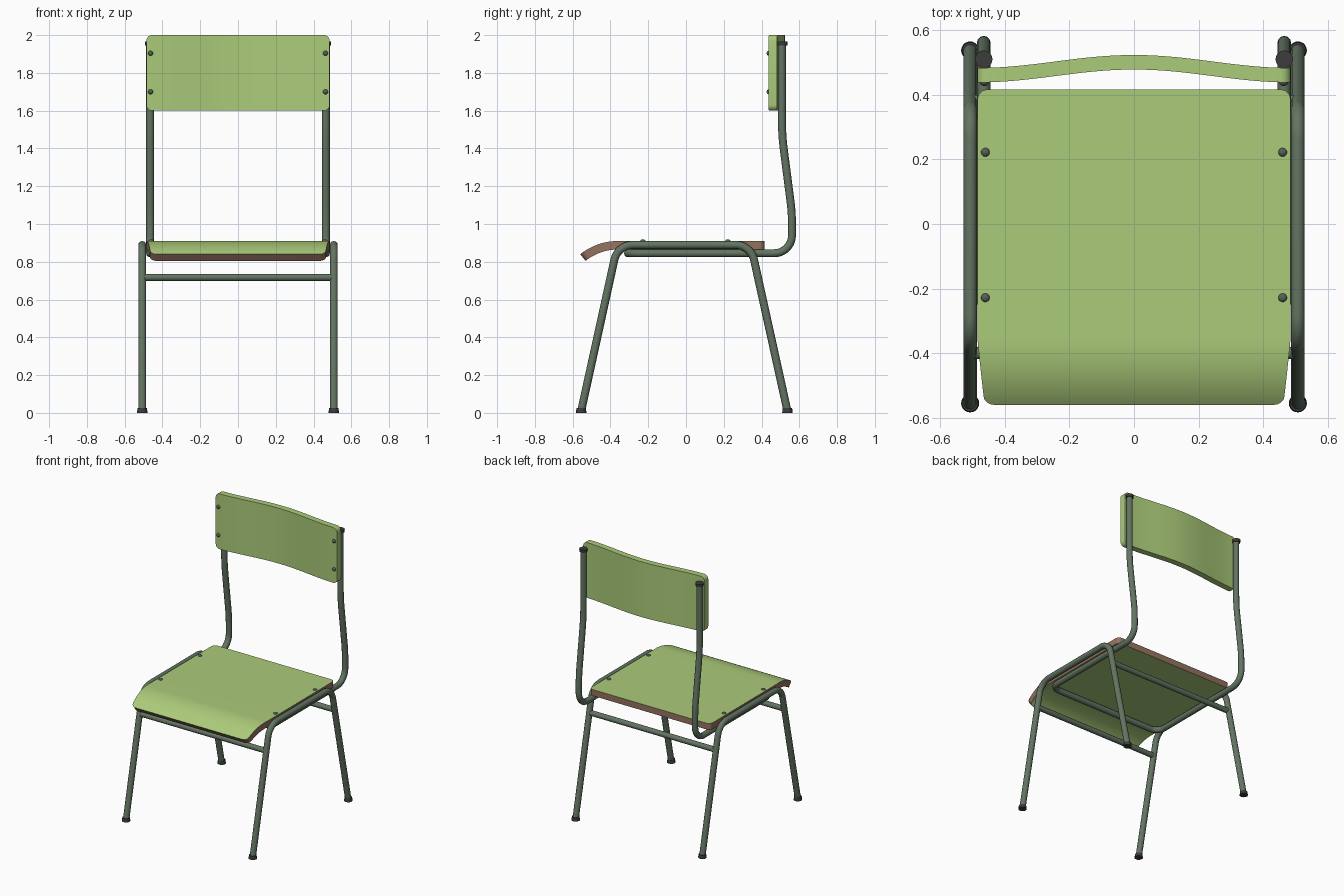
import bpy, bmesh, math
from mathutils import Vector, Matrix

if "Cube" in bpy.data.objects:
    bpy.data.objects.remove(bpy.data.objects["Cube"])


def material(name, rgb):
    m = bpy.data.materials.new(name)
    m.diffuse_color = (*rgb, 1)
    m.use_nodes = True
    m.node_tree.nodes["Principled BSDF"].inputs["Base Color"].default_value = m.diffuse_color
    return m


GREEN = material("light green laminate", (0.41, 0.60, 0.195))
BROWN = material("brown plywood edge", (0.30, 0.17, 0.12))
FRAME = material("grey green steel", (0.125, 0.175, 0.122))
RIVET = material("dark grey rivet", (0.09, 0.115, 0.10))
RUBBER = material("black rubber", (0.045, 0.045, 0.048))


def finish(name, bm, mats):
    bmesh.ops.recalc_face_normals(bm, faces=bm.faces)
    me = bpy.data.meshes.new(name)
    bm.to_mesh(me)
    bm.free()
    for m in mats:
        me.materials.append(m)
    ob = bpy.data.objects.new(name, me)
    bpy.context.collection.objects.link(ob)
    smooth(ob)
    return ob


def smooth(ob):
    bpy.ops.object.select_all(action='DESELECT')
    ob.select_set(True)
    bpy.context.view_layer.objects.active = ob
    bpy.ops.object.shade_smooth_by_angle(angle=math.radians(35))


def fillet(points):
    """Points are (position, bend radius); returns a path with round bends."""
    out = [Vector(points[0][0])]
    for i in range(1, len(points) - 1):
        p, r = Vector(points[i][0]), points[i][1]
        a = (Vector(points[i - 1][0]) - p).normalized()
        b = (Vector(points[i + 1][0]) - p).normalized()
        half = a.angle(b) / 2
        centre = p + (a + b).normalized() * (r / math.sin(half))
        t = r / math.tan(half)
        s, e = p + a * t - centre, p + b * t - centre
        ang, n = s.angle(e), 10
        for k in range(n + 1):
            f = k / n
            out.append(centre + (s * math.sin((1 - f) * ang) + e * math.sin(f * ang)) / math.sin(ang))
    out.append(Vector(points[-1][0]))
    return out


def tube(name, points, radius=0.021):
    cu = bpy.data.curves.new(name, 'CURVE')
    cu.dimensions = '3D'
    cu.bevel_depth, cu.bevel_resolution, cu.use_fill_caps = radius, 4, True
    path = fillet(points)
    sp = cu.splines.new('POLY')
    sp.points.add(len(path) - 1)
    for q, v in zip(sp.points, path):
        q.co = (*v, 1)
    cu.materials.append(FRAME)
    ob = bpy.data.objects.new(name, cu)
    bpy.context.collection.objects.link(ob)
    bpy.ops.object.select_all(action='DESELECT')
    ob.select_set(True)
    bpy.context.view_layer.objects.active = ob
    bpy.ops.object.convert(target='MESH')
    smooth(bpy.context.object)


def cap(name, loc, r1, r2, h):
    bm = bmesh.new()
    bmesh.ops.create_cone(bm, cap_ends=True, segments=20, radius1=r1, radius2=r2,
                          depth=h, matrix=Matrix.Translation(loc))
    finish(name, bm, [RUBBER])


def rivet(name, loc, scale):
    bm = bmesh.new()
    bmesh.ops.create_uvsphere(bm, u_segments=14, v_segments=8, radius=1,
                              matrix=Matrix.Translation(loc) @ Matrix.Diagonal((*scale, 1)))
    finish(name, bm, [RIVET])


def board(name, stations, mats, edge):
    """Loft a board through stations of (face centre, back centre, half width vector)."""
    bm = bmesh.new()
    rows = [[bm.verts.new(v) for v in (a - w, a + w, b + w, b - w)] for a, b, w in stations]
    for p, q in zip(rows, rows[1:]):
        for k in range(4):
            f = bm.faces.new((p[k], p[(k + 1) % 4], q[(k + 1) % 4], q[k]))
            f.material_index = edge if k % 2 else 0
    for r in (rows[0], rows[-1]):
        bm.faces.new(r).material_index = edge
    finish(name, bm, mats)


def inset(d, r):
    """Narrowing of a rounded corner at distance d from the board's end."""
    return r - math.sqrt(max(0, r * r - (r - d) ** 2)) if d < r else 0


CORNER = [0.03 * (1 - math.cos(k * math.pi / 12)) for k in range(7)]

# Seat: flat, with a front lip curling down
FLAT, R, SWEEP, THICK = 0.776, 0.32, math.radians(38.6), 0.045
LENGTH = FLAT + R * SWEEP
stops = sorted(CORNER + [FLAT * k / 4 for k in range(1, 5)]
               + [FLAT + R * SWEEP * k / 12 for k in range(1, 11)] + [LENGTH - c for c in CORNER])
stations = []
for s in stops:
    a = max(0, s - FLAT) / R
    n = Vector((0, -math.sin(a), math.cos(a)))
    top = Vector((0, 0.416 - min(s, FLAT) - R * math.sin(a), 0.91 - R * (1 - math.cos(a))))
    taper = 0.022 * max(0, s - FLAT) / (R * SWEEP)
    w = 0.484 - taper - inset(s, 0.03) - inset(LENGTH - s, 0.03)
    stations.append((top, top - n * THICK, Vector((w, 0, 0))))
board("seat", stations, [GREEN, BROWN], 1)

# Backrest: gently bowed board
W = 0.485
xs = sorted([-W + c for c in CORNER] + [W - c for c in CORNER] + [-0.42 + 0.84 * k / 24 for k in range(25)])
stations = []
for x in xs:
    y = 0.438 + 0.02 * (1 + math.cos(math.pi * x / W))
    h = 0.2 - inset(W - abs(x), 0.03)
    stations.append((Vector((x, y, 1.8)), Vector((x, y + 0.045, 1.8)), Vector((0, 0, h))))
board("backrest", stations, [GREEN], 0)

# Continuous tube: uprights and the loop under the seat
X = 0.465
half = [((X, 0.508, 1.95), 0), ((X, 0.508, 1.47), 1.2), ((X, 0.561, 1.06), 1.0),
        ((X, 0.561, 0.845), 0.095), ((X, -0.307, 0.845), 0.07)]
tube("back_support_tube", half + [((-p[0], p[1], p[2]), r) for p, r in reversed(half)])

# Side leg frames, feet, upright caps and rivets
for side, sx in (("left", -1), ("right", 1)):
    x = 0.507 * sx
    tube(side + "_leg_frame", [((x, -0.555, 0.01), 0), ((x, -0.362, 0.889), 0.1),
                               ((x, 0.343, 0.889), 0.1), ((x, 0.537, 0.01), 0)])
    for end, y in (("front", -0.555), ("back", 0.537)):
        cap(f"{side}_{end}_foot", (x, y, 0.0125), 0.028, 0.025, 0.025)
    cap(side + "_upright_cap", (X * sx, 0.51, 1.955), 0.026, 0.027, 0.02)
    for y in (0.222, -0.228):
        rivet(side + "_seat_rivet", (0.46 * sx, y, 0.91), (0.0135, 0.0135, 0.009))
    for z in (1.70, 1.904):
        rivet(side + "_backrest_rivet", (0.463 * sx, 0.438, z), (0.0135, 0.011, 0.0135))

# Crossbars between the legs
for name, y in (("front_crossbar", -0.399), ("back_crossbar", 0.380)):
    tube(name, [((-0.505, y, 0.717), 0), ((0.505, y, 0.717), 0)], 0.019)
